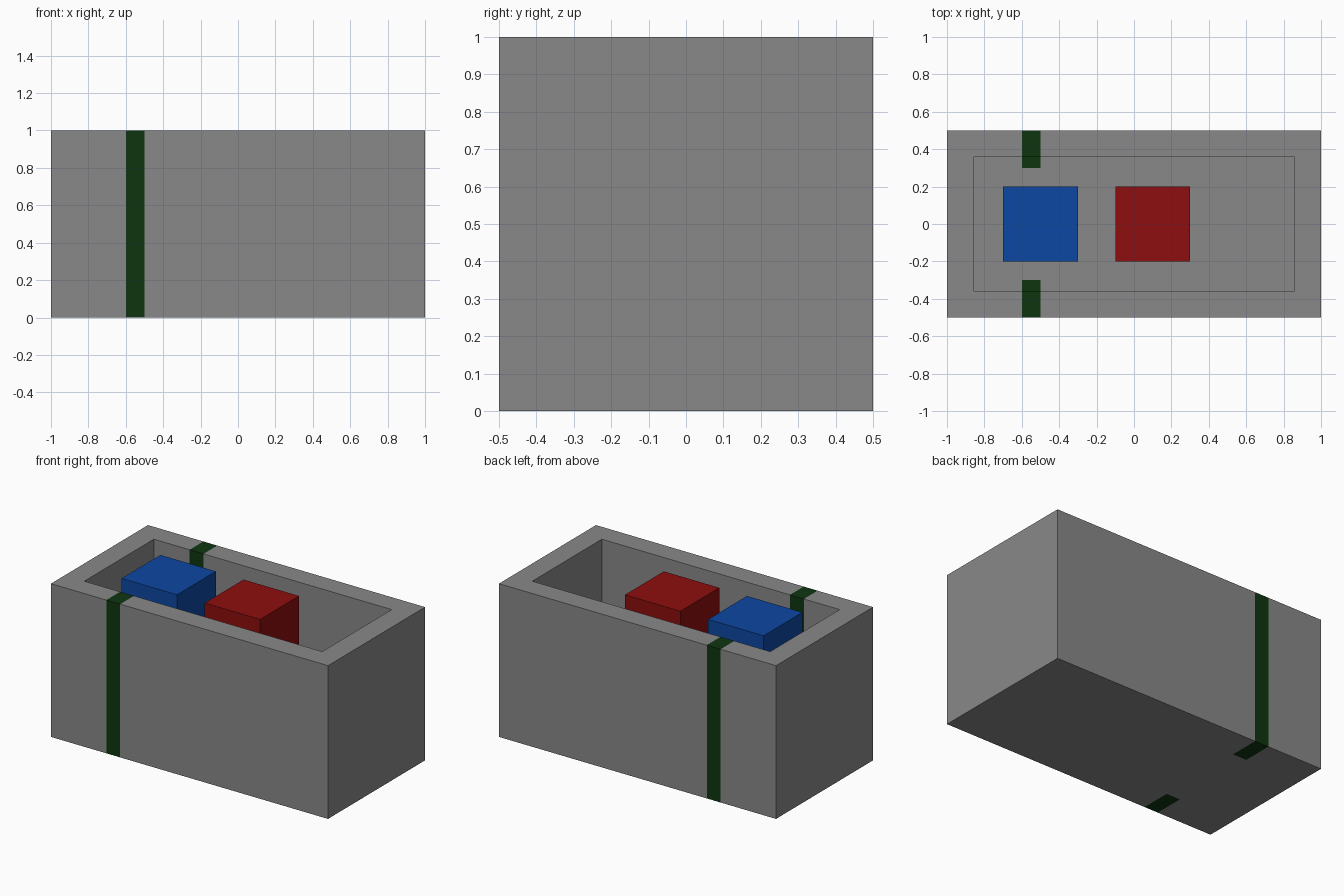
import bpy, bmesh
from mathutils import Vector

if "Cube" in bpy.data.objects:
    bpy.data.objects.remove(bpy.data.objects["Cube"], do_unlink=True)


def material(name, rgb):
    m = bpy.data.materials.new(name)
    m.use_nodes = True
    m.diffuse_color = (*rgb, 1)
    bsdf = m.node_tree.nodes["Principled BSDF"]
    bsdf.inputs["Base Color"].default_value = (*rgb, 1)
    return m


grey = material("grey", (0.25, 0.25, 0.25))
green = material("dark green", (0.0045, 0.036, 0.005))
blue = material("blue", (0.004, 0.063, 0.36))
red = material("red", (0.27, 0.0045, 0.0045))


def add_box(bm, lo, hi):
    lo, hi = Vector(lo), Vector(hi)
    verts = bmesh.ops.create_cube(bm, size=1)["verts"]
    for v in verts:
        v.co = (lo + hi) / 2 + v.co * (hi - lo)
    return verts


def finish(name, bm, *mats):
    me = bpy.data.meshes.new(name)
    bm.to_mesh(me)
    bm.free()
    for m in mats:
        me.materials.append(m)
    ob = bpy.data.objects.new(name, me)
    bpy.context.collection.objects.link(ob)
    return ob


def cut(bm, co, no):
    bmesh.ops.bisect_plane(bm, geom=bm.verts[:] + bm.edges[:] + bm.faces[:],
                           plane_co=co, plane_no=no)


# Open container: inset the top of a solid box and sink it to the floor
WALL_X, WALL_Y, FLOOR = 0.8, 0.3, 0.2
bm = bmesh.new()
add_box(bm, (-1, -0.5, 0), (1, 0.5, 1))
bm.faces.ensure_lookup_table()
top = max(bm.faces, key=lambda f: f.calc_center_median().z)
bmesh.ops.inset_region(bm, faces=[top], thickness=0.2)
rim = top.verts[:]
ext = bmesh.ops.extrude_discrete_faces(bm, faces=[top])["faces"][0]
for v in ext.verts:
    v.co.z = FLOOR

# Green bands around the long walls, cut flush into the faces
for x in (-0.6, -0.5):
    cut(bm, (x, 0, 0), (1, 0, 0))
for y in (-WALL_Y, WALL_Y):
    cut(bm, (0, y, 0), (0, 1, 0))
for f in bm.faces:
    c = f.calc_center_median()
    if -0.6 < c.x < -0.5 and abs(c.y) > WALL_Y - 0.001:
        f.material_index = 1
bmesh.ops.recalc_face_normals(bm, faces=bm.faces[:])
finish("container", bm, grey, green)

# Blocks standing in the container, level with its rim
for name, x, mat in (("blue_block", -0.5, blue), ("red_block", 0.1, red)):
    bm = bmesh.new()
    add_box(bm, (x - 0.2, -0.2, FLOOR), (x + 0.2, 0.2, 1))
    finish(name, bm, mat)
